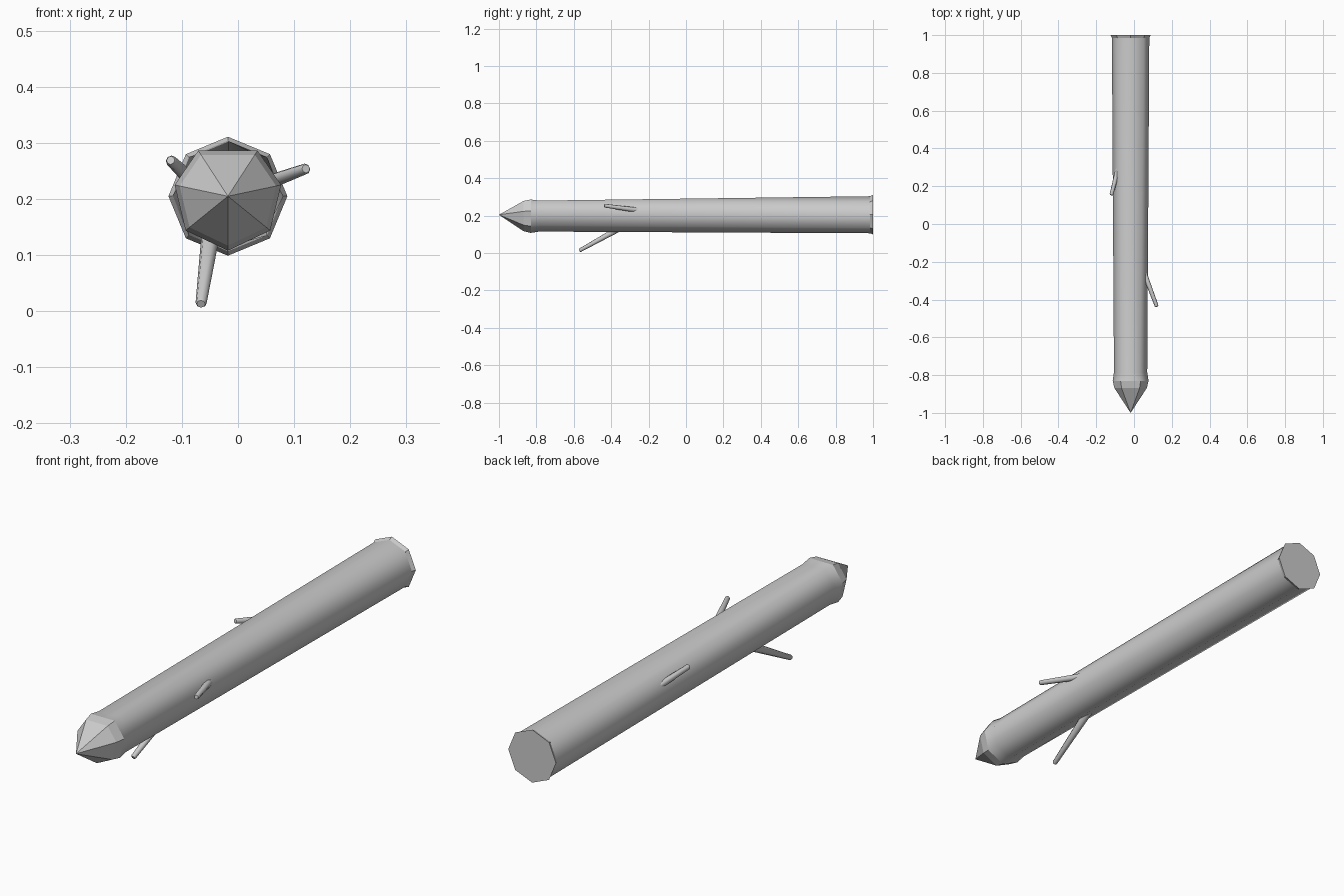
import bpy, bmesh, math
from mathutils import Vector

if "Cube" in bpy.data.objects:
    bpy.data.objects.remove(bpy.data.objects["Cube"])

CX, CZ = -0.018, 0.205
grey = bpy.data.materials.new("plain grey")
grey.diffuse_color = (0.6, 0.6, 0.6, 1)
grey.use_nodes = True
grey.node_tree.nodes["Principled BSDF"].inputs["Base Color"].default_value = grey.diffuse_color


def finish(bm, name, smooth):
    """Turn the bmesh into an object; smooth(face) picks the soft faces."""
    bmesh.ops.recalc_face_normals(bm, faces=bm.faces)
    for f in bm.faces:
        f.smooth = smooth(f)
    mesh = bpy.data.meshes.new(name)
    bm.to_mesh(mesh)
    bm.free()
    mesh.materials.append(grey)
    ob = bpy.data.objects.new(name, mesh)
    bpy.context.collection.objects.link(ob)
    return ob


def loft(bm, rings):
    loops = [[bm.verts.new(p) for p in ring] for ring in rings]
    for a, b in zip(loops, loops[1:]):
        for i in range(len(a)):
            j = (i + 1) % len(a)
            bm.faces.new((a[i], a[j], b[j], b[i]))
    return loops


# Pole section: flat-topped at the head, regular octagon at the butt
HEAD = [12, 57, 90, 123, 168, 219, 270, 321]
BUTT = [0, 45, 90, 135, 180, 225, 270, 315]


def section(y, r, t):
    pts = []
    for i in range(8):
        a = math.radians(HEAD[i] * (1 - t) + BUTT[i] * t)
        k = r * (math.sin(math.radians(57)) * (1 - t) + t if i == 2 else 1)
        pts.append((CX + k * math.cos(a), y, CZ + k * math.sin(a)))
    return pts


# Pole with pointed head and flared butt: y, radius, section blend
bm = bmesh.new()
profile = [(-0.868, 0.088, 0), (-0.83, 0.097, 0), (-0.785, 0.090, 0),
           (0.985, 0.099, 1), (1.0, 0.106, 1)]
loops = loft(bm, [section(*p) for p in profile])
tip = bm.verts.new((CX, -1.0, CZ))
for i in range(8):
    bm.faces.new((tip, loops[0][(i + 1) % 8], loops[0][i]))
bm.faces.new(loops[-1])
pole = finish(bm, "pole", lambda f: -0.82 < f.calc_center_median().y < 0.98)


# Twig stubs: base inside the pole, tip, radii
def twig(name, base, end, r0, r1):
    base, end = Vector(base), Vector(end)
    d = (end - base).normalized()
    u = d.cross(Vector((0, 0, 1))).normalized()
    v = d.cross(u)

    def ring(c, r):
        return [c + r * (u * math.cos(math.tau * i / 8) + v * math.sin(math.tau * i / 8))
                for i in range(8)]

    bm = bmesh.new()
    loops = loft(bm, [ring(base, r0), ring(end - d * 0.005, r1), ring(end, r1 * 0.75)])
    bm.faces.new(loops[0])
    bm.faces.new(loops[-1])
    return finish(bm, name, lambda f: len(f.verts) == 4)


twig("lower_twig", (-0.045, -0.30, 0.163), (-0.066, -0.57, 0.013), 0.018, 0.010)
twig("right_twig", (0.045, -0.235, 0.226), (0.121, -0.437, 0.254), 0.014, 0.010)
twig("left_twig", (-0.085, 0.29, 0.235), (-0.120, 0.153, 0.269), 0.013, 0.010)
